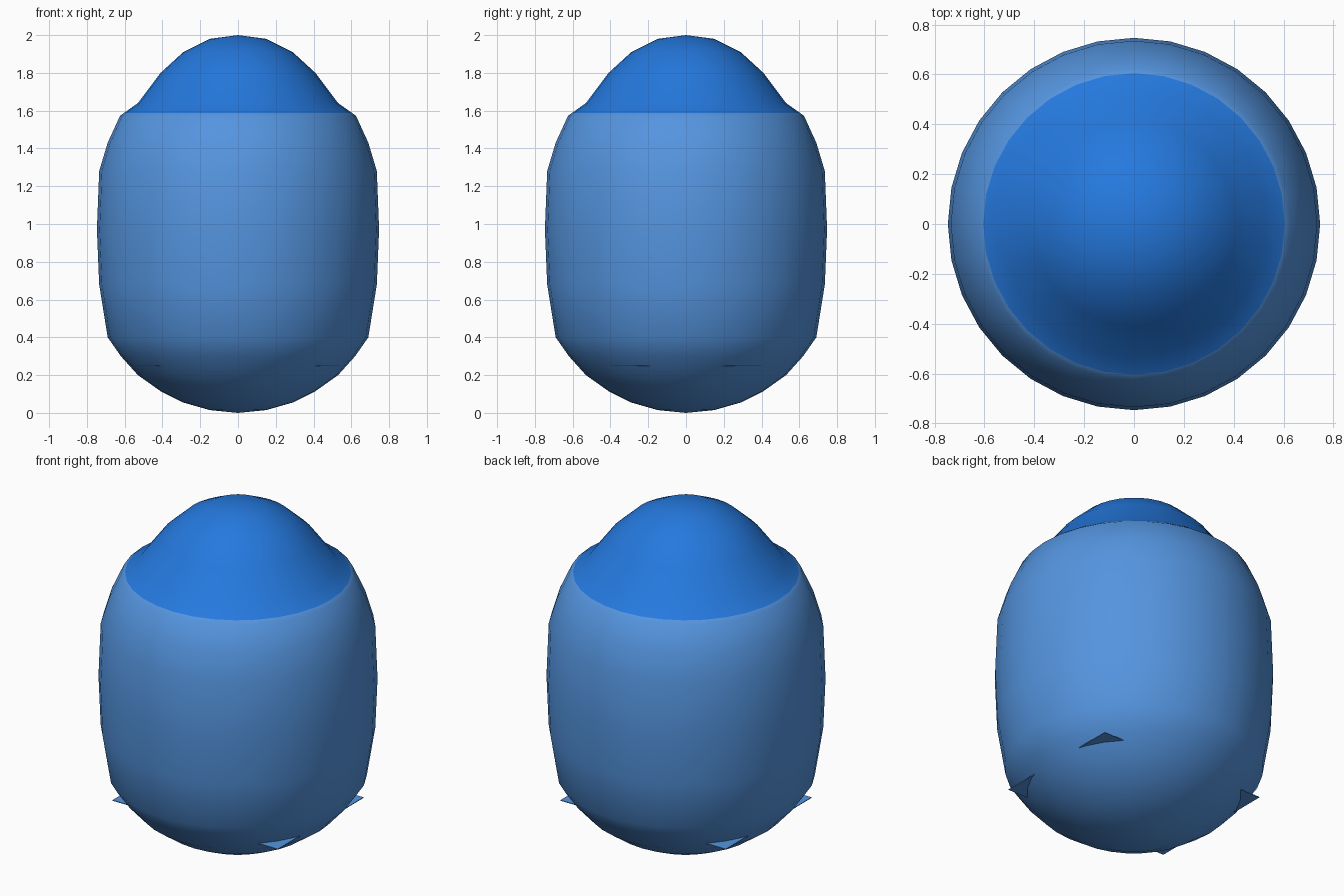
import bpy
import bmesh
import math

cube = bpy.data.objects.get("Cube")
if cube:
    bpy.data.objects.remove(cube, do_unlink=True)

SEGMENTS = 32


def make_material(name, rgb):
    mat = bpy.data.materials.new(name)
    mat.use_nodes = True
    color = (*rgb, 1.0)
    mat.diffuse_color = color
    mat.node_tree.nodes["Principled BSDF"].inputs["Base Color"].default_value = color
    return mat


def finish(name, bm, mat):
    mesh = bpy.data.meshes.new(name)
    bm.to_mesh(mesh)
    bm.free()
    mesh.materials.append(mat)
    obj = bpy.data.objects.new(name, mesh)
    bpy.context.collection.objects.link(obj)
    return obj


def lathe(name, profile, mat):
    """Spin a (radius, height) profile around the z axis."""
    bm = bmesh.new()
    verts = [bm.verts.new((r, 0, z)) for r, z in profile]
    edges = [bm.edges.new(pair) for pair in zip(verts, verts[1:])]
    bmesh.ops.spin(bm, geom=verts + edges, axis=(0, 0, 1), cent=(0, 0, 0),
                   angle=math.tau, steps=SEGMENTS)
    bmesh.ops.remove_doubles(bm, verts=bm.verts, dist=0.0005)
    bmesh.ops.recalc_face_normals(bm, faces=bm.faces)
    obj = finish(name, bm, mat)
    bpy.ops.object.select_all(action="DESELECT")
    obj.select_set(True)
    bpy.context.view_layer.objects.active = obj
    bpy.ops.object.shade_smooth_by_angle(angle=math.radians(45))
    return obj


light_blue = make_material("light blue", (0.09, 0.30, 0.74))
bright_blue = make_material("bright blue", (0.018, 0.19, 0.73))

# Rounded barrel body
lathe("body", [(0, 0), (0.15, 0.015), (0.29, 0.055), (0.41, 0.115),
               (0.53, 0.20), (0.62, 0.30), (0.69, 0.40), (0.735, 0.68),
               (0.747, 0.97), (0.735, 1.28), (0.69, 1.43), (0.625, 1.572),
               (0.605, 1.587)], light_blue)

# Flared dome cap
lathe("dome", [(0.605, 1.587), (0.53, 1.64), (0.41, 1.80), (0.29, 1.91),
               (0.15, 1.98), (0, 2)], bright_blue)

# Thin plate through the base, its corners showing through the body
bm = bmesh.new()
bmesh.ops.create_cube(bm, size=1)
bmesh.ops.scale(bm, vec=(1.08, 0.80, 0.004), verts=bm.verts)
bmesh.ops.translate(bm, vec=(0, 0, 0.25), verts=bm.verts)
finish("base_plate", bm, light_blue)
